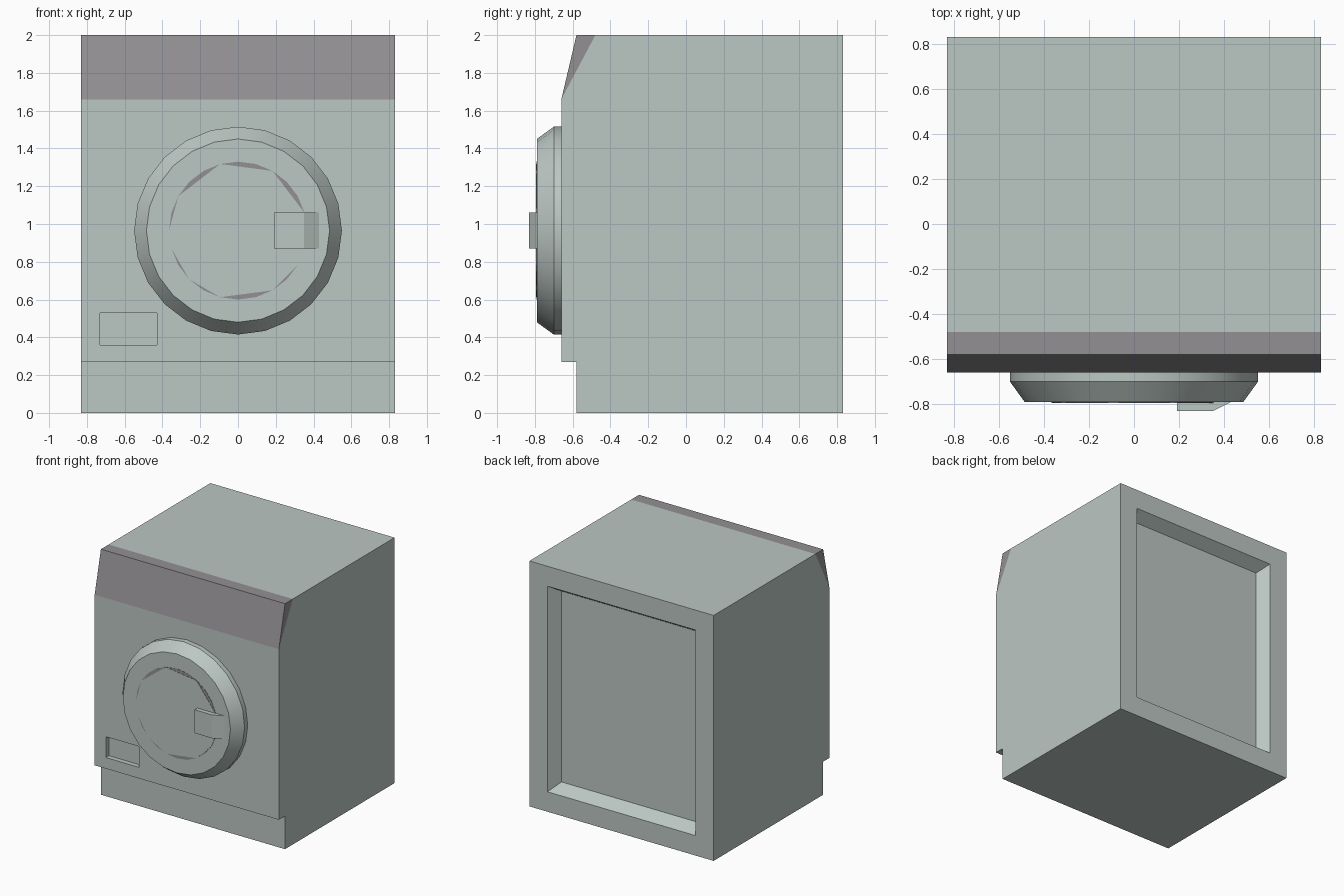
import bpy, bmesh
from math import sin, cos, radians

if "Cube" in bpy.data.objects:
    bpy.data.objects.remove(bpy.data.objects["Cube"])


def material(name, rgb):
    m = bpy.data.materials.new(name)
    m.use_nodes = True
    m.diffuse_color = (*rgb, 1)
    m.node_tree.nodes["Principled BSDF"].inputs["Base Color"].default_value = (*rgb, 1)
    return m


enamel = material("pale grey enamel", (0.50, 0.57, 0.54))
trim = material("warm grey trim", (0.29, 0.28, 0.295))

HALF = 0.83          # half width of the cabinet
FRONT = -0.66        # front face of the cabinet
DOOR_Z = 0.965       # height of the door centre
DOOR_FRONT = -0.79   # front face of the door


def finish(bm, name, mat):
    bmesh.ops.recalc_face_normals(bm, faces=bm.faces)
    mesh = bpy.data.meshes.new(name)
    bm.to_mesh(mesh)
    bm.free()
    mesh.materials.append(mat)
    ob = bpy.data.objects.new(name, mesh)
    bpy.context.collection.objects.link(ob)
    return ob


def prism(bm, points, offset):
    """Closed outline extruded along an offset."""
    face = bm.faces.new([bm.verts.new(p) for p in points])
    out = bmesh.ops.extrude_face_region(bm, geom=[face], use_keep_orig=True)
    verts = [g for g in out["geom"] if isinstance(g, bmesh.types.BMVert)]
    bmesh.ops.translate(bm, verts=verts, vec=offset)
    bmesh.ops.recalc_face_normals(bm, faces=bm.faces)


def circle(radius, y, angles):
    return [(radius * cos(radians(a)), y, DOOR_Z + radius * sin(radians(a)))
            for a in angles]


# Cabinet: side profile with toe kick and sloped top front
bm = bmesh.new()
profile = [(0.83, 0), (-0.58, 0), (-0.58, 0.27), (FRONT, 0.27),
           (FRONT, 1.66), (-0.48, 2), (0.83, 2)]
prism(bm, [(-HALF, y, z) for y, z in profile], (2 * HALF, 0, 0))

# Recessed back panel with sloping walls
back = [f for f in bm.faces if f.normal.y > 0.9]
bmesh.ops.inset_region(bm, faces=back, thickness=0.23)
bmesh.ops.inset_region(bm, faces=back, thickness=0.085)
bmesh.ops.translate(bm, verts=back[0].verts, vec=(0, -0.095, 0))
cabinet = finish(bm, "cabinet", enamel)

# Filter hatch recess cut into the front
bm = bmesh.new()
hatch = [(-0.73, 0.36), (-0.43, 0.36), (-0.43, 0.53), (-0.73, 0.53)]
prism(bm, [(x, FRONT - 0.1, z) for x, z in hatch], (0, 0.14, 0))
cutter = finish(bm, "hatch_cutter", enamel)
cutter.hide_render = True
boolean = cabinet.modifiers.new("hatch", "BOOLEAN")
boolean.operation = "DIFFERENCE"
boolean.solver = "EXACT"
boolean.object = cutter
bpy.context.view_layer.objects.active = cabinet
bpy.ops.object.modifier_apply(modifier=boolean.name)
bpy.data.objects.remove(cutter)

# Sloped control panel
bm = bmesh.new()
wedge = [(FRONT, 1.66), (-0.58, 2), (-0.48, 2)]
prism(bm, [(-HALF, y, z) for y, z in wedge], (2 * HALF, 0, 0))
finish(bm, "control_panel", trim)

# Round door with bevelled rim
steps = range(0, 360, 15)
bm = bmesh.new()
rings = [[bm.verts.new(p) for p in circle(r, y, steps)]
         for r, y in [(0.55, FRONT), (0.55, -0.70), (0.485, DOOR_FRONT)]]
for a, b in zip(rings, rings[1:]):
    for i in range(len(a)):
        j = (i + 1) % len(a)
        bm.faces.new((a[i], a[j], b[j], b[i]))
bm.faces.new(rings[0])
bm.faces.new(rings[-1])
door = finish(bm, "door", enamel)
door.select_set(True)
bpy.context.view_layer.objects.active = door
bpy.ops.object.shade_smooth_by_angle(angle=radians(25))

# Window edge: thin trim disc showing as slivers around a faceted plate
bm = bmesh.new()
prism(bm, circle(0.365, DOOR_FRONT - 0.002, steps), (0, 0.004, 0))
finish(bm, "window_edge", trim)
bm = bmesh.new()
corners = [0, 15, 60, 105, 150, 180, 195, 225, 255, 300, 330, 345]
prism(bm, circle(0.365, DOOR_FRONT - 0.004, corners), (0, 0.006, 0))
finish(bm, "window_plate", enamel)

# Door handle with a slanted outer end
bm = bmesh.new()
outline = [(0.19, DOOR_FRONT), (0.19, -0.83), (0.35, -0.83), (0.43, DOOR_FRONT)]
prism(bm, [(x, y, 0.87) for x, y in outline], (0, 0, 0.19))
finish(bm, "door_handle", enamel)
